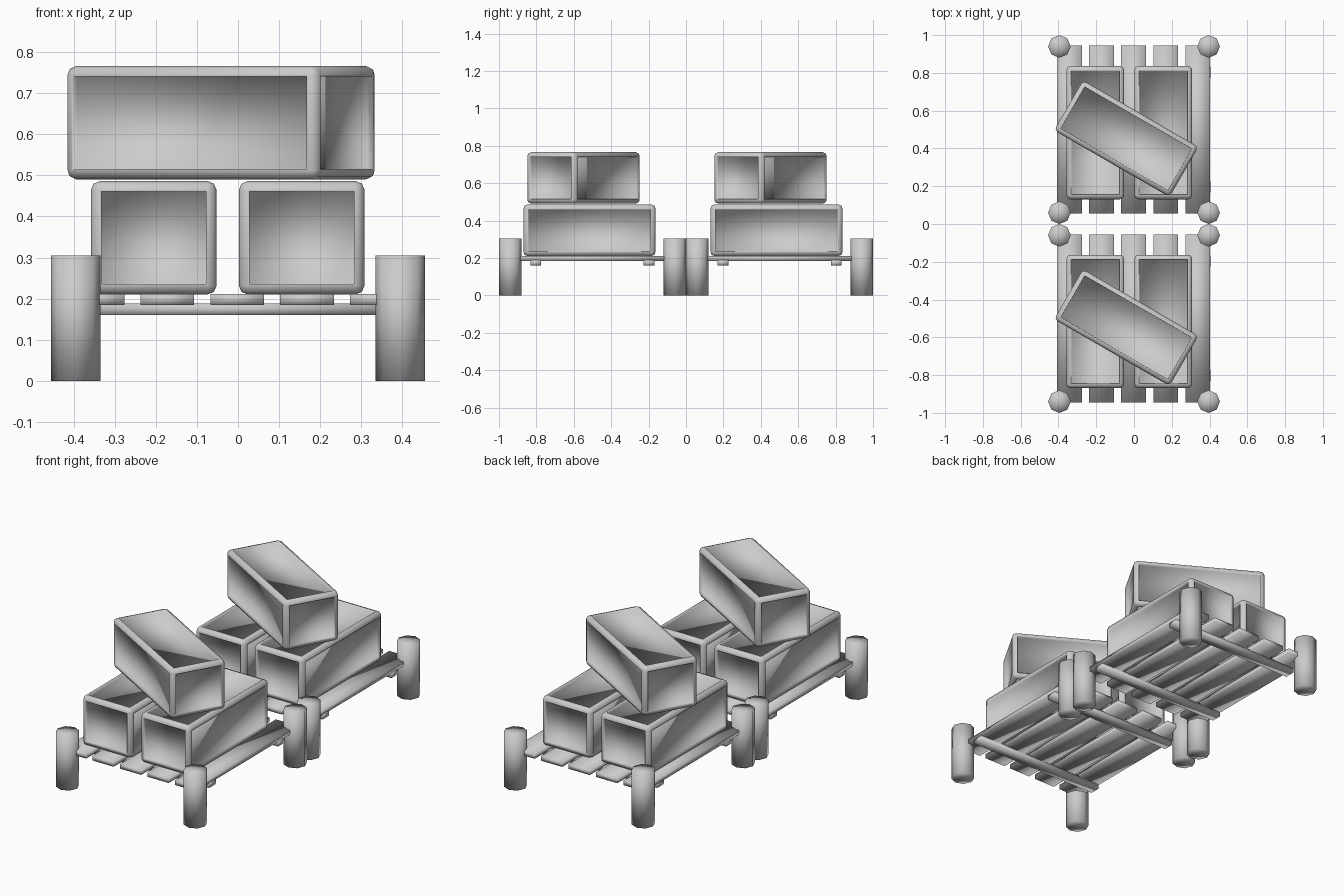
import bpy
import bmesh
from math import radians
from mathutils import Matrix, Vector

cube = bpy.data.objects.get("Cube")
if cube:
    bpy.data.objects.remove(cube, do_unlink=True)


def make_mesh(name, bm):
    for face in bm.faces:
        face.smooth = True
    mesh = bpy.data.meshes.new(name)
    bm.to_mesh(mesh)
    bm.free()
    return mesh


def box_bmesh(size):
    bm = bmesh.new()
    bmesh.ops.create_cube(bm, size=1, matrix=Matrix.Diagonal((*size, 1)))
    return bm


def crate_mesh(size, radius, lip, recess):
    # rounded box with a sunken panel on each of its six sides
    bm = box_bmesh(size)
    bmesh.ops.bevel(bm, geom=bm.edges[:], offset=radius, segments=2,
                    profile=0.5, affect='EDGES')
    panels = sorted(bm.faces, key=lambda f: f.calc_area())[-6:]
    bmesh.ops.inset_individual(bm, faces=panels, thickness=lip, depth=0)
    bmesh.ops.inset_individual(bm, faces=panels, thickness=0.001, depth=-recess)
    return make_mesh("crate", bm)


def post_mesh(radius, height):
    bm = bmesh.new()
    bmesh.ops.create_cone(bm, cap_ends=True, cap_tris=True, segments=8,
                          radius1=radius, radius2=radius, depth=height)
    return make_mesh("post", bm)


def place(name, mesh, location, turn=0):
    obj = bpy.data.objects.new(name, mesh)
    obj.location = location
    obj.rotation_euler.z = radians(turn)
    bpy.context.collection.objects.link(obj)
    return obj


crate = crate_mesh((0.306, 0.706, 0.276), 0.022, 0.005, 0.015)
post = post_mesh(0.06, 0.305)
slat = make_mesh("slat", box_bmesh((0.131, 0.89, 0.026)))
crossbar = make_mesh("crossbar", box_bmesh((0.81, 0.058, 0.028)))

# two identical loaded platforms, one behind the other
for row, y in (("front", -0.5), ("back", 0.5)):
    # corner posts
    for side, sx in (("left", 1), ("right", -1)):
        for end, sy in (("front", -1), ("back", 1)):
            place(f"{row}_platform_{end}_{side}_post", post,
                  (sx * 0.395, y + sy * 0.44, 0.1525))

    # crossbars under the deck
    for end, sy in (("front", -1), ("back", 1)):
        place(f"{row}_platform_{end}_crossbar", crossbar,
              (0, y + sy * 0.303, 0.174))

    # deck slats
    for i in range(5):
        place(f"{row}_platform_slat_{i + 1}", slat,
              ((i - 2) * 0.17 - 0.002, y, 0.198))

    # lower pair of crates with one turned across the top
    for side, x in (("left", 0.155), ("right", -0.205)):
        place(f"{row}_{side}_crate", crate, (x, y - 0.016, 0.348))
    place(f"{row}_top_crate", crate, (-0.041, y - 0.048, 0.628), 60)
